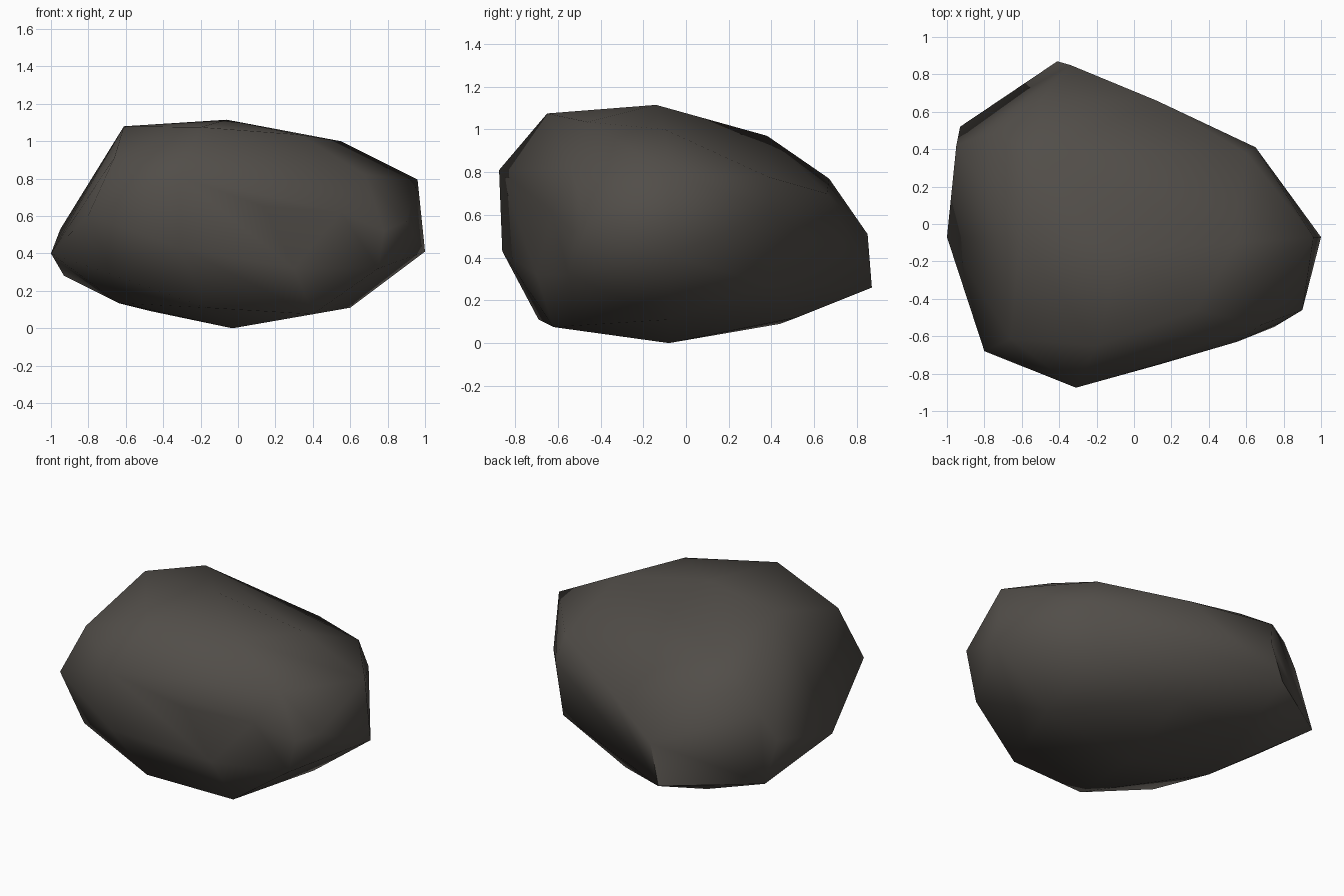
import bpy, bmesh, math

if "Cube" in bpy.data.objects:
    bpy.data.objects.remove(bpy.data.objects["Cube"])

# Stone corner points, grouped as rings from the underside to the crown
underside = [(-.03, -.08, 0), (.6, -.08, .11), (.4, -.62, .075), (-.17, -.69, .11),
             (-.64, -.08, .135), (-.46, .44, .09), (.07, .52, .12)]
lower_ring = [(1, -.07, .41), (.75, -.55, .32), (.3, -.7, .32), (-.31, -.86, .43),
              (-.67, -.62, .285), (-1, -.07, .4), (-.93, .52, .28), (-.41, .87, .26),
              (.6, .4, .27)]
upper_ring = [(.96, -.07, .795), (.9, -.46, .57), (.78, -.53, .52), (.55, -.63, .62),
              (.14, -.75, .65), (-.31, -.875, .81), (-.8, -.68, .605), (-.95, .42, .53),
              (-.85, .46, .69), (-.34, .85, .51), (.12, .66, .7), (.65, .41, .61)]
crown = [(.68, -.54, .82), (.33, -.46, 1.035), (-.2, -.65, 1.075), (-.66, -.615, .915),
         (-.61, -.08, 1.08), (-.75, .48, .825), (-.5, .67, .77), (-.5, .38, .97),
         (.6, .38, .78), (.55, -.1, 1.0), (-.06, -.14, 1.115)]

# Wrap the points in one faceted skin
bm = bmesh.new()
for p in underside + lower_ring + upper_ring + crown:
    bm.verts.new(p)
bmesh.ops.convex_hull(bm, input=bm.verts[:])
loose = [v for v in bm.verts if not v.link_faces]
bmesh.ops.delete(bm, geom=loose, context='VERTS')
bmesh.ops.recalc_face_normals(bm, faces=bm.faces[:])
mesh = bpy.data.meshes.new("stone")
bm.to_mesh(mesh)
bm.free()

stone = bpy.data.objects.new("stone", mesh)
bpy.context.collection.objects.link(stone)

# Dark warm grey
grey = bpy.data.materials.new("dark_grey_stone")
grey.diffuse_color = (.083, .075, .066, 1)
grey.use_nodes = True
grey.node_tree.nodes["Principled BSDF"].inputs["Base Color"].default_value = grey.diffuse_color
mesh.materials.append(grey)

# Soft shading with only the strongest ridges kept crisp
bpy.context.view_layer.objects.active = stone
stone.select_set(True)
bpy.ops.object.shade_smooth_by_angle(angle=math.radians(55))
